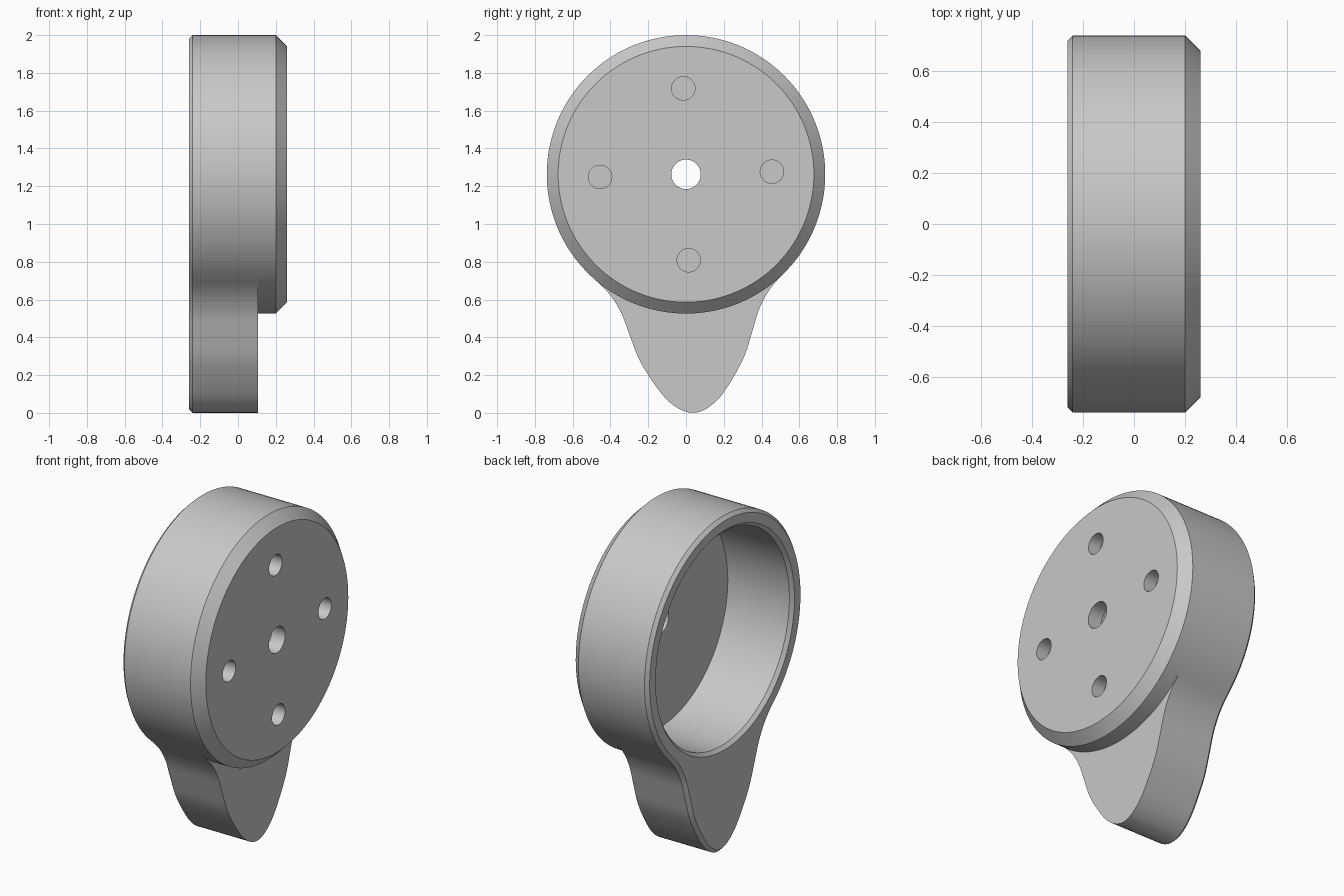
import bpy, bmesh, math
from mathutils import Vector, Matrix

old = bpy.data.objects.get("Cube")
if old:
    bpy.data.objects.remove(old, do_unlink=True)

R, CZ, TILT = 0.737, 1.263, math.radians(1.8)
BACK, FRONT, TAB_FRONT, FLOOR = -0.26, 0.26, 0.105, 0.17
BORE, EDGE, BEVEL = 0.64, 0.02, 0.06

grey = bpy.data.materials.new("light_grey")
grey.use_nodes = True
grey.diffuse_color = (0.58, 0.58, 0.58, 1)
grey.node_tree.nodes["Principled BSDF"].inputs["Base Color"].default_value = grey.diffuse_color


def place(x, p):
    """Plane point (side, down) at depth x, tilted about the disc centre."""
    s, c = math.sin(TILT), math.cos(TILT)
    return Vector((x, p.x * c + p.y * s, CZ + p.x * s - p.y * c))


def spline(pts, steps=6):
    """Catmull-Rom curve through all but the first and last point."""
    out = []
    for a, b, c, d in zip(pts, pts[1:], pts[2:], pts[3:]):
        for k in range(steps):
            t = k / steps
            out.append(0.5 * (2 * b + (c - a) * t + (2 * a - 5 * b + 4 * c - d) * t**2
                              + (3 * b - a - 3 * c + d) * t**3))
    return out


# Outline: pointed tab flowing into the round body
half_tab = [Vector(p) for p in (
    (0.54, 0.501), (0.50, 0.5415), (0.455, 0.586), (0.415, 0.635), (0.382, 0.69),
    (0.355, 0.75), (0.322, 0.85), (0.27, 0.99), (0.165, 1.158), (0.08, 1.237),
    (0, 1.263), (-0.08, 1.237))]
right = spline(half_tab)
left = [Vector((-p.x, p.y)) for p in reversed(right)]
start = math.atan2(right[0].x, right[0].y)
ARC = 110
arc = []
for i in range(1, ARC):
    a = -start - (2 * math.pi - 2 * start) * i / ARC
    arc.append(Vector((math.sin(a), math.cos(a))) * R)
outline = right + [Vector((0, half_tab[-2].y))] + left + arc
n = len(outline)


def circle(r):
    return [p.normalized() * r for p in outline]


def inset(d):
    out = []
    for i, p in enumerate(outline):
        t = (outline[(i + 1) % n] - outline[i - 1]).normalized()
        normal = Vector((t.y, -t.x))
        if normal.dot(p) > 0:
            normal.negate()
        out.append(p + normal * d)
    return out


# Body: rings lofted from the cavity floor, around the rim, to the front face
rings = [(FLOOR, circle(BORE)), (BACK + EDGE, circle(BORE)), (BACK, circle(BORE + EDGE)),
         (BACK, inset(EDGE)), (BACK + EDGE, outline), (TAB_FRONT, outline),
         (TAB_FRONT, circle(R)), (FRONT - BEVEL, circle(R)), (FRONT, circle(R - BEVEL))]
bm = bmesh.new()
loops = [[bm.verts.new(place(x, p)) for p in pts] for x, pts in rings]
for a, b in zip(loops, loops[1:]):
    for i in range(n):
        j = (i + 1) % n
        bm.faces.new((a[i], a[j], b[j], b[i]))
bm.faces.new(loops[0])
bm.faces.new(loops[-1])
bmesh.ops.remove_doubles(bm, verts=bm.verts, dist=0.0002)
bmesh.ops.dissolve_degenerate(bm, edges=bm.edges, dist=0.0001)
bmesh.ops.recalc_face_normals(bm, faces=bm.faces)
mesh = bpy.data.meshes.new("round_cap_with_tab")
bm.to_mesh(mesh)
bm.free()
body = bpy.data.objects.new("round_cap_with_tab", mesh)
bpy.context.collection.objects.link(body)
mesh.materials.append(grey)

# Holes: one through the centre, four blind ones around it
bm = bmesh.new()


def drill(p, r, depth):
    spot = place(FRONT - depth / 2 + 0.05, p)
    bmesh.ops.create_cone(bm, cap_ends=True, segments=40, radius1=r, radius2=r,
                          depth=depth + 0.1,
                          matrix=Matrix.Translation(spot) @ Matrix.Rotation(math.pi / 2, 4, "Y"))


drill(Vector((0, 0)), 0.078, 0.2)
for k in range(4):
    a = k * math.pi / 2
    drill(Vector((math.sin(a), math.cos(a))) * 0.455, 0.062, 0.08)
cut_mesh = bpy.data.meshes.new("hole_cutter")
bm.to_mesh(cut_mesh)
bm.free()
cut_mesh.materials.append(grey)
cutter = bpy.data.objects.new("hole_cutter", cut_mesh)
bpy.context.collection.objects.link(cutter)
cutter.hide_render = True

mod = body.modifiers.new("holes", "BOOLEAN")
mod.operation = "DIFFERENCE"
mod.solver = "EXACT"
mod.object = cutter
bpy.ops.object.select_all(action="DESELECT")
body.select_set(True)
bpy.context.view_layer.objects.active = body
bpy.ops.object.modifier_apply(modifier=mod.name)
bpy.data.objects.remove(cutter, do_unlink=True)
bpy.ops.object.shade_smooth_by_angle(angle=math.radians(25))
